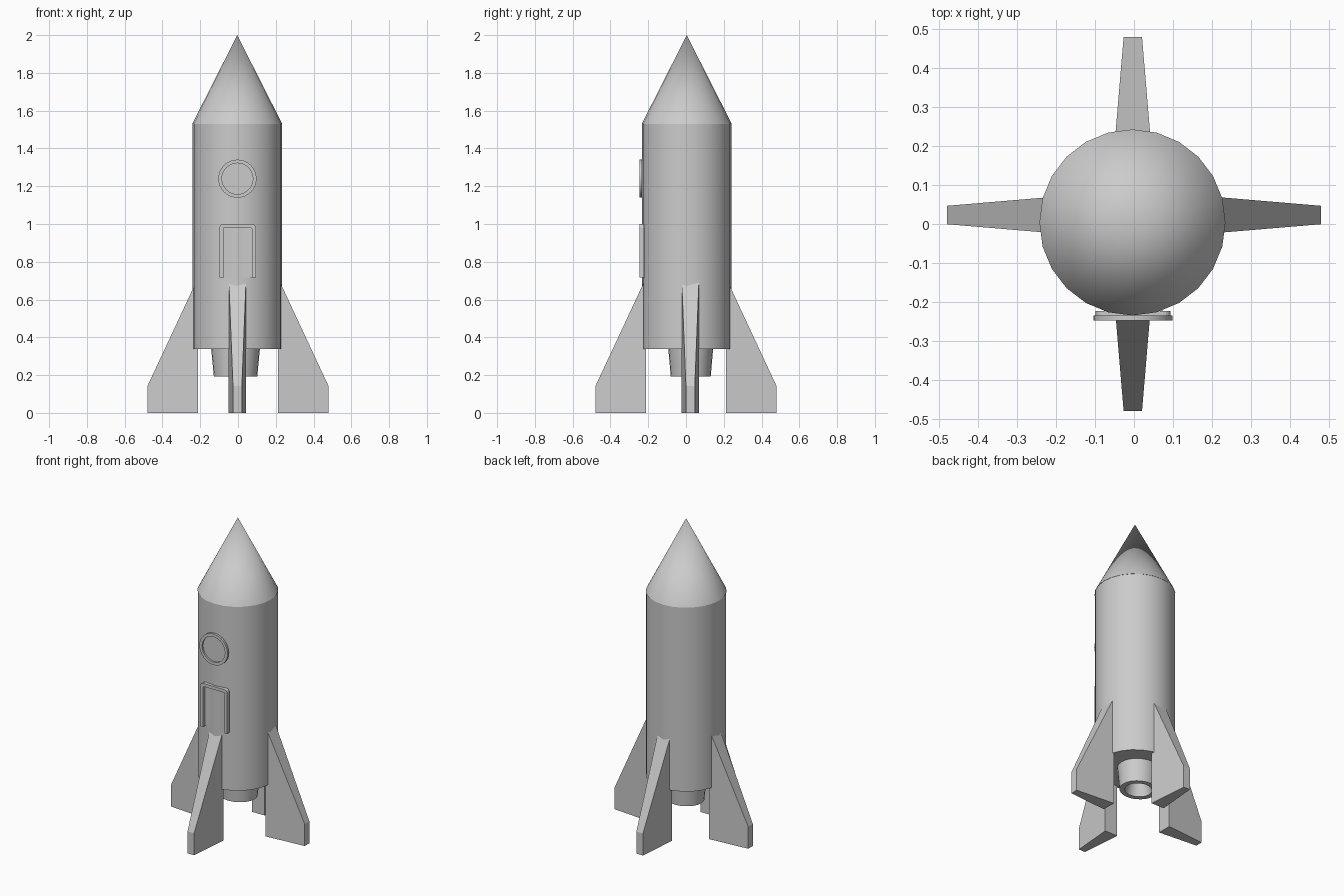
import bpy
import bmesh
from math import pi, radians, cos, sin
from mathutils import Matrix, Vector

cube = bpy.data.objects.get("Cube")
if cube:
    bpy.data.objects.remove(cube, do_unlink=True)

# Single grey finish
grey = bpy.data.materials.new("light grey")
grey.use_nodes = True
colour = (0.6, 0.6, 0.6, 1)
grey.diffuse_color = colour
grey.node_tree.nodes["Principled BSDF"].inputs["Base Color"].default_value = colour


def finish(name, bm, smooth=False):
    bmesh.ops.recalc_face_normals(bm, faces=bm.faces[:])
    mesh = bpy.data.meshes.new(name)
    bm.to_mesh(mesh)
    bm.free()
    mesh.materials.append(grey)
    obj = bpy.data.objects.new(name, mesh)
    bpy.context.collection.objects.link(obj)
    if smooth:
        bpy.ops.object.select_all(action='DESELECT')
        obj.select_set(True)
        bpy.context.view_layer.objects.active = obj
        bpy.ops.object.shade_smooth_by_angle(angle=radians(30))
    return obj


def lathe(name, profile, steps, matrix, closed=False):
    """Spin (radius, height) points about z, then place the result."""
    bm = bmesh.new()
    verts = [bm.verts.new((r, 0, h)) for r, h in profile]
    pairs = list(zip(verts, verts[1:]))
    if closed:
        pairs.append((verts[-1], verts[0]))
    edges = [bm.edges.new(p) for p in pairs]
    bmesh.ops.spin(bm, geom=verts + edges, axis=(0, 0, 1), cent=(0, 0, 0),
                   angle=2 * pi, steps=steps, use_merge=True)
    bmesh.ops.remove_doubles(bm, verts=bm.verts[:], dist=1e-5)
    bm.transform(matrix)
    return finish(name, bm, True)


def plate(name, outline, front, back):
    """Extrude an (x, z) outline along y."""
    bm = bmesh.new()
    face = bm.faces.new([bm.verts.new((x, front, z)) for x, z in outline])
    new = bmesh.ops.extrude_face_region(bm, geom=[face], use_keep_orig=True)["geom"]
    moved = [v for v in new if isinstance(v, bmesh.types.BMVert)]
    bmesh.ops.translate(bm, verts=moved, vec=(0, back - front, 0))
    return finish(name, bm)


# Hull and nose
axis = Matrix.Translation((-0.004, 0.004, 0))
lathe("hull", [(0, 0.337), (0.236, 0.337), (0.236, 1.53), (0, 1.53)], 24, axis)
lathe("nose_cone", [(0, 1.53), (0.238, 1.53), (0, 2.0)], 24, axis)

# Hollow engine nozzle
nozzle = [(0, 0.35), (0.13, 0.35), (0.115, 0.193), (0.083, 0.193),
          (0.06, 0.27), (0.02, 0.27), (0.02, 0.3), (0, 0.3)]
lathe("engine_nozzle", nozzle, 24,
      Matrix.Translation((-0.013, 0.025, 0)) @ Matrix.Diagonal((1, 0.92, 1, 1)))

# Four fins, thinner toward the tip
fin_profile = [(0.212, 0), (0.479, 0), (0.479, 0.143), (0.212, 0.715)]
for i, side in enumerate(("left", "back", "right", "front")):
    bm = bmesh.new()
    sides = []
    for s in (-1, 1):
        ring = [bm.verts.new((r, s * (0.0235 if r > 0.4 else 0.046), z))
                for r, z in fin_profile]
        bm.faces.new(ring)
        sides.append(ring)
    a, b = sides
    for k in range(4):
        n = (k + 1) % 4
        bm.faces.new((a[k], a[n], b[n], b[k]))
    bm.transform(Matrix.Rotation(i * pi / 2, 4, 'Z'))
    offset = (-0.003, 0, 0) if i % 2 else (0, 0.023, 0)
    bm.transform(Matrix.Translation(Vector(offset)))
    finish(side + "_fin", bm)

# Round porthole
facing = Matrix.Translation((-0.003, -0.234, 1.24)) @ Matrix.Rotation(pi / 2, 4, 'X')
lathe("porthole_rim", [(0.082, 0), (0.101, 0), (0.101, 0.013), (0.082, 0.013)],
      32, facing, True)
lathe("porthole_pane", [(0, 0), (0.083, 0), (0.083, 0.002), (0, 0.002)], 32, facing)


# Door frame, open at the bottom, with rounded top corners
def arch(half, top, radius, bottom=0.718, cx=-0.002):
    corner = [(half - radius + radius * cos(t), top - radius + radius * sin(t))
              for t in (j * pi / 8 for j in range(5))]
    right = [(half, bottom)] + corner
    return ([(cx + x, z) for x, z in right]
            + [(cx - x, z) for x, z in reversed(right)])


outer = arch(0.096, 1.0, 0.02)
inner = arch(0.075, 0.98, 0.004)
plate("door_frame", outer + inner[::-1], -0.247, -0.222)
plate("door_panel", inner, -0.228, -0.22)
